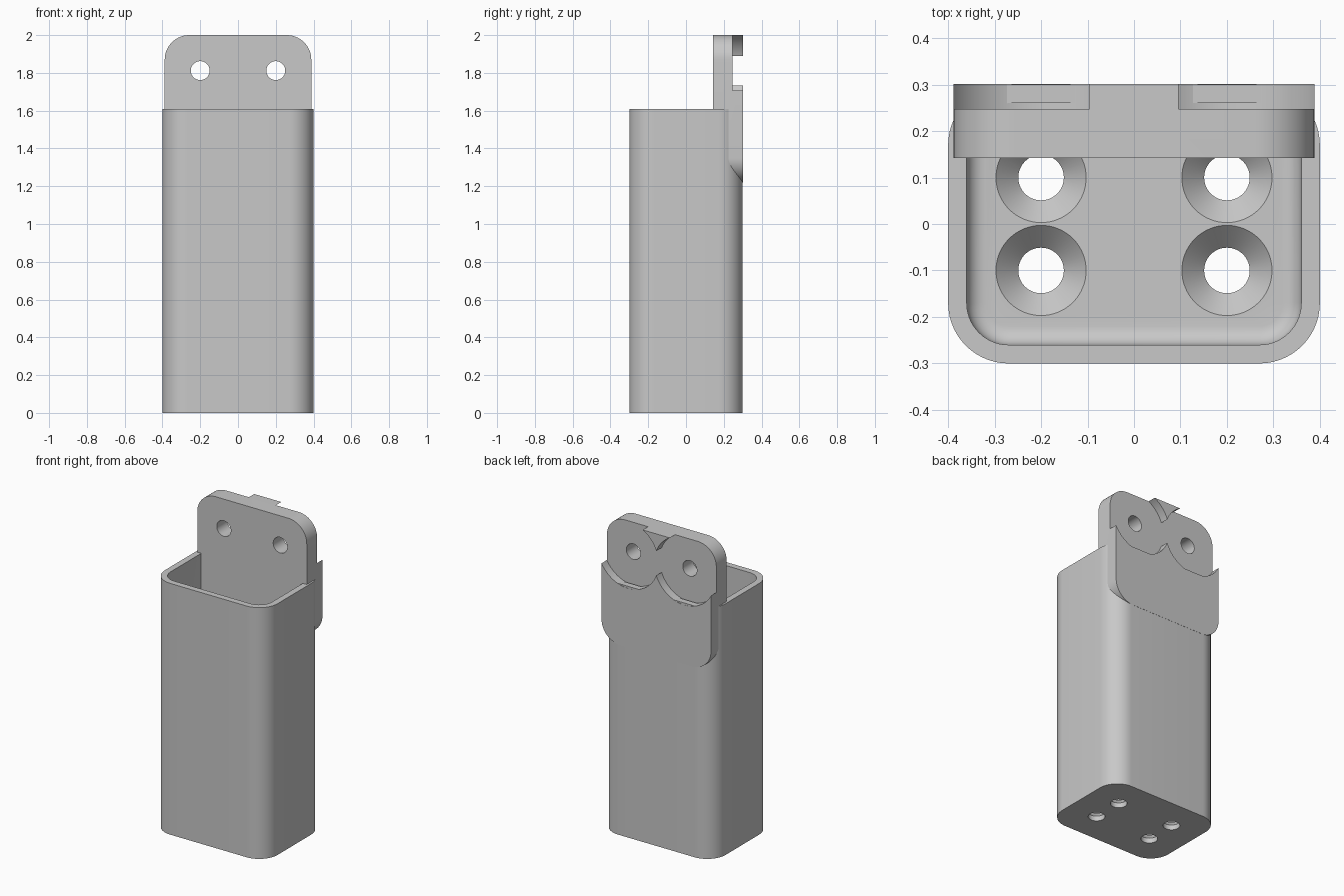
import bpy, bmesh
from math import sin, cos, pi, radians
from mathutils import Matrix

cube = bpy.data.objects.get("Cube")
if cube:
    bpy.data.objects.remove(cube, do_unlink=True)

grey = bpy.data.materials.new("plain grey")
grey.use_nodes = True
grey.diffuse_color = (0.58, 0.58, 0.58, 1)
grey.node_tree.nodes["Principled BSDF"].inputs["Base Color"].default_value = grey.diffuse_color


def rounded_rect(hx, hy, r, inset, steps=14):
    """Corner-rounded rectangle outline, shrunk by inset."""
    pts = []
    for k, (sx, sy) in enumerate([(1, 1), (-1, 1), (-1, -1), (1, -1)]):
        for i in range(steps + 1):
            a = (k + i / steps) * pi / 2
            pts.append((sx * (hx - r) + (r - inset) * cos(a),
                        sy * (hy - r) + (r - inset) * sin(a)))
    return pts


def circle(r, steps=64):
    return [(r * cos(2 * pi * i / steps), r * sin(2 * pi * i / steps)) for i in range(steps)]


def loft(name, rings, matrix=Matrix()):
    """Skin a stack of (outline, height) rings and cap both ends."""
    bm = bmesh.new()
    loops = [[bm.verts.new((x, y, z)) for x, y in pts] for pts, z in rings]
    n = len(loops[0])
    for a, b in zip(loops, loops[1:]):
        for i in range(n):
            j = (i + 1) % n
            bm.faces.new((a[i], a[j], b[j], b[i]))
    bm.faces.new(loops[0])
    bm.faces.new(loops[-1])
    bmesh.ops.recalc_face_normals(bm, faces=bm.faces)
    bm.transform(matrix)
    mesh = bpy.data.meshes.new(name)
    bm.to_mesh(mesh)
    bm.free()
    mesh.materials.append(grey)
    obj = bpy.data.objects.new(name, mesh)
    bpy.context.collection.objects.link(obj)
    return obj


def activate(obj):
    bpy.ops.object.select_all(action='DESELECT')
    obj.select_set(True)
    bpy.context.view_layer.objects.active = obj


def cut(obj, cutter):
    cutter.hide_render = True
    activate(obj)
    mod = obj.modifiers.new("cut", 'BOOLEAN')
    mod.operation = 'DIFFERENCE'
    mod.solver = 'EXACT'
    mod.object = cutter
    bpy.ops.object.modifier_apply(modifier=mod.name)
    bpy.data.objects.remove(cutter, do_unlink=True)


def finish(obj):
    activate(obj)
    bpy.ops.object.shade_smooth_by_angle(angle=radians(30))


# Open box: outer wall, rim, inner wall and filleted floor
top, wall, floor, fillet = 1.61, 0.04, 0.08, 0.04
box = lambda inset: rounded_rect(0.4, 0.3, 0.13, inset)
rings = [(box(0), 0), (box(0), top), (box(wall), top)]
for i in range(7):
    a = i / 6 * pi / 2
    rings.append((box(wall + fillet * (1 - cos(a))), floor + fillet * (1 - sin(a))))
body = loft("box_body", rings)

# Countersunk holes in the floor
for x in (-0.2, 0.2):
    for y in (-0.1, 0.1):
        hole = [(circle(0.049), -0.05), (circle(0.049), floor - 0.048),
                (circle(0.097), floor), (circle(0.097), floor + 0.03)]
        cut(body, loft("floor_hole_cutter", hole, Matrix.Translation((x, y, 0))))
finish(body)

# Upright mounting plate at the back
low, high = 1.22, 2.0
upright = Matrix.Rotation(pi / 2, 4, 'X')
outline = rounded_rect(0.388, (high - low) / 2, 0.13, 0)
plate = loft("mounting_plate", [(outline, -0.301), (outline, -0.142)],
             Matrix.Translation((0, 0, (low + high) / 2)) @ upright)

# Screw holes with round recesses on the back
for x in (-0.2, 0.2):
    place = Matrix.Translation((x, 0, 1.812)) @ upright
    cut(plate, loft("recess_cutter", [(circle(0.215, 96), -0.4), (circle(0.215, 96), -0.247)], place))
    cut(plate, loft("screw_hole_cutter", [(circle(0.05), -0.35), (circle(0.05), -0.05)], place))
finish(plate)
